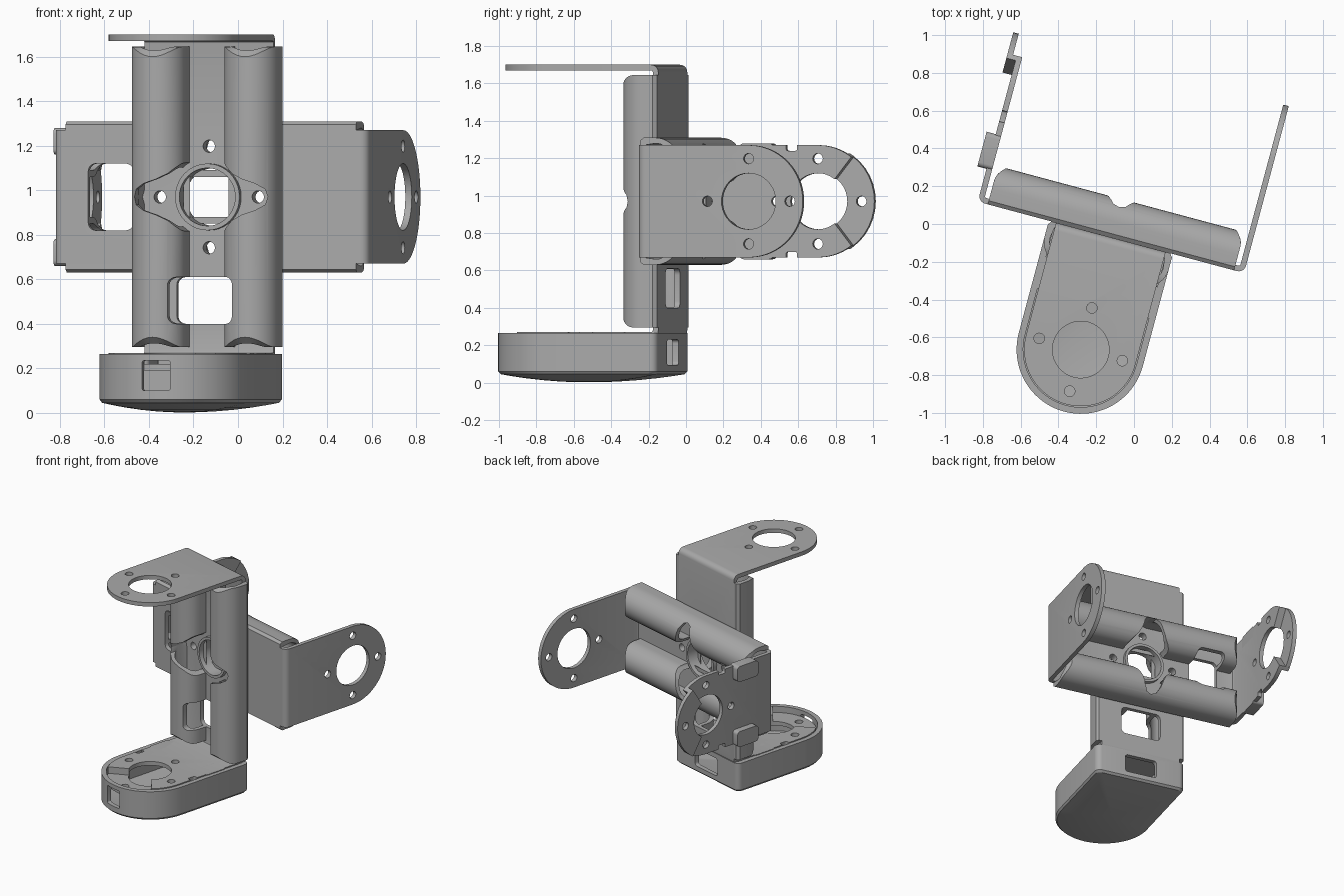
import bpy, bmesh, math
from mathutils import Matrix, Vector

cube = bpy.data.objects.get("Cube")
if cube:
    bpy.data.objects.remove(cube)

# Single metal colour
grey = bpy.data.materials.new("matte_grey")
grey.use_nodes = True
COLOUR = (0.4, 0.4, 0.4, 1)
grey.diffuse_color = COLOUR
grey.node_tree.nodes["Principled BSDF"].inputs["Base Color"].default_value = COLOUR

# Bracket dimensions: s = across, p = along the spine, d = towards the arms
T = 0.03          # sheet thickness
HALF = 0.73       # half length of the spine
REACH = 0.615     # depth of the arm's bolt circle
R_ARM = 0.30


def add_object(name, bm):
    bmesh.ops.recalc_face_normals(bm, faces=bm.faces)
    mesh = bpy.data.meshes.new(name)
    bm.to_mesh(mesh)
    bm.free()
    mesh.materials.append(grey)
    obj = bpy.data.objects.new(name, mesh)
    bpy.context.collection.objects.link(obj)
    return obj


def prism(name, pts, axis, lo, hi):
    """Extrude a 2D outline along one bracket axis."""
    place = {"s": lambda a, b, t: (t, a, b),
             "p": lambda a, b, t: (a, t, b),
             "d": lambda a, b, t: (a, b, t)}[axis]
    bm = bmesh.new()
    ends = [[bm.verts.new(place(a, b, t)) for a, b in pts] for t in (lo, hi)]
    for ring in ends:
        bm.faces.new(ring)
    for i in range(len(pts)):
        j = (i + 1) % len(pts)
        bm.faces.new((ends[0][i], ends[0][j], ends[1][j], ends[1][i]))
    return add_object(name, bm)


def arc(ca, cb, r, a0, a1, n):
    steps = [math.radians(a0 + (a1 - a0) * i / n) for i in range(n + 1)]
    return [(ca + r * math.cos(t), cb + r * math.sin(t)) for t in steps]


def circle(ca, cb, r, n=32):
    return arc(ca, cb, r, 0, 360, n)[:-1]


def rounded_rect(a0, b0, a1, b1, r):
    return (arc(a1 - r, b1 - r, r, 0, 90, 5) + arc(a0 + r, b1 - r, r, 90, 180, 5)
            + arc(a0 + r, b0 + r, r, 180, 270, 5) + arc(a1 - r, b0 + r, r, 270, 360, 5))


def sector(a0, a1, r0, r1):
    return arc(0, REACH, r1, a0, a1, 12) + arc(0, REACH, r0, a1, a0, 12)


def boolean(obj, tools, operation="DIFFERENCE"):
    for tool in tools:
        tool.hide_render = True
        mod = obj.modifiers.new("cut", "BOOLEAN")
        mod.operation, mod.object, mod.solver = operation, tool, "EXACT"
    bpy.context.view_layer.update()
    graph = bpy.context.evaluated_depsgraph_get()
    mesh = bpy.data.meshes.new_from_object(obj.evaluated_get(graph))
    obj.modifiers.clear()
    obj.data = mesh
    for tool in tools:
        bpy.data.objects.remove(tool)
    return obj


def bolt_holes(axis, ca, cb, lo, hi):
    return [prism("cutter", circle(ca + a, cb + b, 0.028, 16), axis, lo, hi)
            for a, b in ((0.228, 0), (-0.228, 0), (0, 0.228), (0, -0.228))]


def slot():
    return prism("cutter", rounded_rect(-0.15, -0.57, 0.15, -0.36, 0.035), "d", -0.1, 0.5)


parts = []

# Folded sheet: spine with an arm at each end
tip = REACH + R_ARM
fold = ([(HALF, tip + 0.1)] + arc(HALF - 0.04, 0.04, 0.04, 0, -90, 5)
        + arc(0.04 - HALF, 0.04, 0.04, 270, 180, 5) + [(-HALF, tip + 0.1), (T - HALF, tip + 0.1)]
        + arc(0.04 - HALF, 0.04, 0.01, 180, 270, 3) + arc(HALF - 0.04, 0.04, 0.01, -90, 0, 3)
        + [(HALF - T, tip + 0.1)])
sheet = prism("folded_spine", fold, "s", -0.4, 0.4)
outline = [(-R_ARM, -0.1), (R_ARM, -0.1)] + arc(0, REACH, R_ARM, 0, 180, 40)
boolean(sheet, [prism("cutter", outline, "p", -1, 1)], "INTERSECT")
cutters = [prism("cutter", circle(0, 0, 0.13, 40), "d", -0.1, 0.2),
           prism("cutter", circle(0, REACH, 0.15, 40), "p", -1, 1),
           prism("cutter", sector(38, 142, 0.13, 0.35), "p", -0.9, -0.6), slot()]
cutters += bolt_holes("d", 0, 0, -0.1, 0.2) + bolt_holes("p", 0, REACH, -1, 1)
for side in (-1, 1):
    edge = sorted((side * 0.27, side * 0.35))
    cutters.append(prism("cutter", rounded_rect(edge[0], 0.44, edge[1], 0.5, 0.01), "p", -0.9, -0.6))
parts.append(boolean(sheet, cutters))

# Raised end pad on the mounting arm, with its stepped sides
pad = prism("raised_end_pad", sector(36, 144, 0.15, R_ARM), "p", -HALF - 0.05, -HALF - 0.02)
parts.append(boolean(pad, [prism("cutter", circle(0, REACH + 0.228, 0.028, 16), "p", -1, 0)]))
for name, a in (("left", 32), ("right", 142)):
    parts.append(prism(name + "_pad_step", sector(a, a + 6, 0.15, R_ARM), "p", -HALF - 0.05, T - HALF))

# Edge lugs on the mounting arm
for name, side in (("left", -1), ("right", 1)):
    a, b = sorted((side * 0.19, side * 0.31))
    parts.append(prism(name + "_edge_lug", rounded_rect(a, 0.18, b, 0.37, 0.025), "p", -HALF - 0.05, T - HALF))


def stiffener(name, side):
    """Rolled edge of the spine, with rounded ends."""
    outer = [(0.325, 0), (0.34, 0.02)] + arc(0.215, 0.085, 0.125, 0, 180, 18) + [(0.09, T - 0.005)]
    inner = [(0.12, T - 0.005)] + arc(0.215, 0.085, 0.095, 180, 0, 18) + [(0.30, 0.02), (0.295, 0)]
    profile = [(side * s, d) for s, d in outer + inner]
    bm = bmesh.new()
    rings = []
    for end in (-1, 1):
        rings.append([bm.verts.new((s, end * (0.675 - 0.045 * (max(0, d - 0.13) / 0.08) ** 2), d))
                      for s, d in profile])
    count, half = len(profile), len(outer)
    for i in range(count):
        j = (i + 1) % count
        bm.faces.new((rings[0][i], rings[0][j], rings[1][j], rings[1][i]))
    for ring in rings:
        for i in range(half - 1):
            bm.faces.new((ring[i], ring[i + 1], ring[count - 2 - i], ring[count - 1 - i]))
    obj = add_object(name, bm)
    # Flared clearance around the hub
    quarter = [(0.31, 0), (0.30, 0.035), (0.26, 0.06), (0.2, 0.08), (0.15, 0.105), (0.1, 0.15), (0.05, 0.17)]
    flare = quarter + [(-s, p) for s, p in quarter[::-1]]
    flare += [(s, -p) for s, p in flare[::-1] if p > 0]
    flare = [q for i, q in enumerate(flare) if q not in flare[:i]]
    return boolean(obj, [prism("cutter", flare, "d", T - 0.002, 0.4), slot()])


parts += [stiffener("left_rolled_edge", -1), stiffener("right_rolled_edge", 1)]

# Hub ring around the centre hole
ring = prism("hub_ring", circle(0, 0, 0.15, 40), "d", T - 0.01, T + 0.03)
parts.append(boolean(ring, [prism("cutter", circle(0, 0, 0.13, 40), "d", -0.1, 0.2)]))

# Hollow domed cover below the front bracket
shape = arc(-0.3, 0.04, 0.04, 180, 270, 5) + arc(0.3, 0.04, 0.04, 270, 360, 5) + arc(0, REACH, 0.34, 0, 180, 40)
MID = 0.47
bm = bmesh.new()
levels = [(1, -0.705), (1, -0.91)] + [(k, -0.968 + 0.046 * k * k) for k in (0.97, 0.85, 0.7, 0.5, 0.3, 0.1)]
rings = [[bm.verts.new((s * k, p, MID + (d - MID) * k)) for s, d in shape] for k, p in levels]
for low, high in zip(rings, rings[1:]):
    for i in range(len(shape)):
        j = (i + 1) % len(shape)
        bm.faces.new((low[i], low[j], high[j], high[i]))
bm.faces.new(rings[-1])
cover = add_object("domed_cover", bm)
solid = cover.modifiers.new("wall", "SOLIDIFY")
solid.thickness, solid.offset = 0.035, -1
boolean(cover, [])
boolean(cover, [prism("cutter", rounded_rect(-0.065, -0.87, 0.065, -0.735, 0.01), "d", 0.8, 1.1),
                prism("cutter", rounded_rect(-0.12, -0.875, 0.12, -0.74, 0.02), "d", -0.1, 0.1)])

# Place the two brackets back to back, turned about the vertical axis
u = Vector((math.cos(math.radians(15)), -math.sin(math.radians(15)), 0))
v = Vector((-u.y, u.x, 0))
up = Vector((0, 0, 1))
centre = -0.1 * u - 0.1 * v + 0.97 * up


def frame(s, p, d):
    return Matrix.Translation(centre) @ Matrix((s, p, d)).transposed().to_4x4()


placed = [cover]
cover.matrix_world = frame(u, up, -v)
for obj in parts:
    twin = obj.copy()
    twin.data = obj.data.copy()
    bpy.context.collection.objects.link(twin)
    base = obj.name
    obj.name, twin.name = "front_" + base, "rear_" + base
    obj.matrix_world = frame(u, up, -v)
    twin.matrix_world = frame(up, u, v)
    placed += [obj, twin]

bpy.ops.object.select_all(action="DESELECT")
for obj in placed:
    obj.select_set(True)
bpy.context.view_layer.objects.active = cover
bpy.ops.object.shade_smooth_by_angle(angle=math.radians(30))
